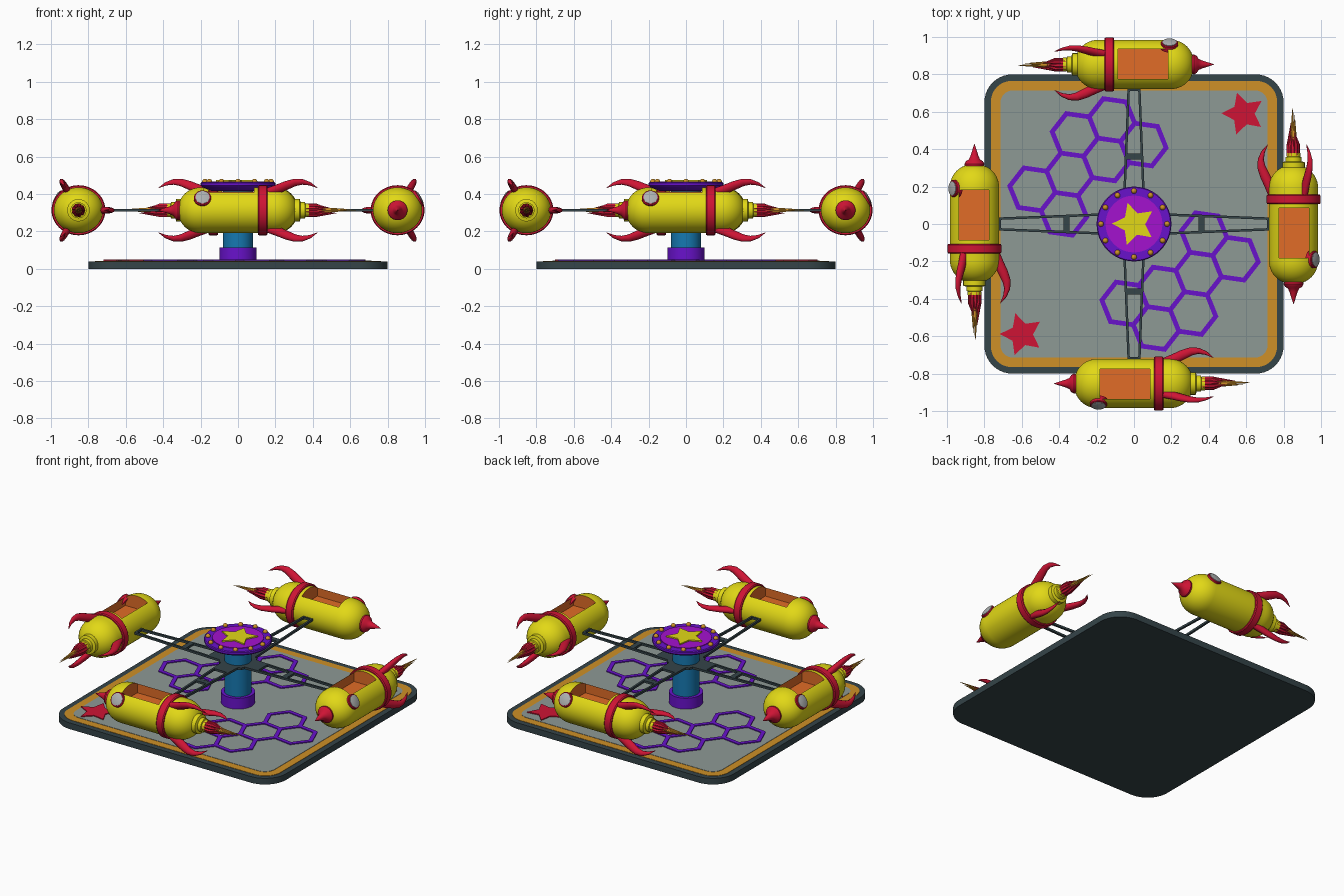
import bpy, bmesh, math, random
from mathutils import Vector, Matrix

if "Cube" in bpy.data.objects:
    bpy.data.objects.remove(bpy.data.objects["Cube"])

random.seed(4)
TAU = 2 * math.pi


def material(name, rgb):
    m = bpy.data.materials.new(name)
    m.diffuse_color = (*rgb, 1)
    m.use_nodes = True
    m.node_tree.nodes["Principled BSDF"].inputs["Base Color"].default_value = m.diffuse_color
    return m


SLATE = material("dark slate", (0.035, 0.058, 0.066))
GREY = material("deck grey", (0.27, 0.32, 0.30))
AMBER = material("amber", (0.62, 0.28, 0.02))
ORANGE = material("seat orange", (0.75, 0.15, 0.02))
YELLOW = material("yellow", (0.76, 0.69, 0.008))
RED = material("red", (0.62, 0.007, 0.035))
PURPLE = material("purple", (0.14, 0.006, 0.6))
MAGENTA = material("magenta", (0.37, 0.006, 0.62))
BLUE = material("blue", (0.008, 0.19, 0.44))
GLASS = material("porthole grey", (0.42, 0.44, 0.44))


def finish(name, bm, *mats, angle=35):
    bmesh.ops.remove_doubles(bm, verts=bm.verts, dist=1e-5)
    bmesh.ops.recalc_face_normals(bm, faces=bm.faces)
    me = bpy.data.meshes.new(name)
    bm.to_mesh(me)
    bm.free()
    for m in mats:
        me.materials.append(m)
    ob = bpy.data.objects.new(name, me)
    bpy.context.collection.objects.link(ob)
    smooth(ob, angle)
    return ob


def smooth(ob, angle=35):
    bpy.ops.object.select_all(action='DESELECT')
    ob.select_set(True)
    bpy.context.view_layer.objects.active = ob
    bpy.ops.object.shade_smooth_by_angle(angle=math.radians(angle))


def plate(name, polys, z0, z1, mat):
    """Extrude flat outlines from z0 to z1."""
    bm = bmesh.new()
    for pts in polys:
        lo = [bm.verts.new((x, y, z0)) for x, y in pts]
        hi = [bm.verts.new((x, y, z1)) for x, y in pts]
        bm.faces.new(lo[::-1])
        bm.faces.new(hi)
        for i in range(len(pts)):
            j = (i + 1) % len(pts)
            bm.faces.new((lo[i], lo[j], hi[j], hi[i]))
    return finish(name, bm, mat)


def skin(bm, rings):
    rows = [[bm.verts.new(p) for p in ring] for ring in rings]
    n = len(rows[0])
    for a, b in zip(rows, rows[1:]):
        for i in range(n):
            j = (i + 1) % n
            bm.faces.new((a[i], a[j], b[j], b[i]))
    bm.faces.new(rows[0][::-1])
    bm.faces.new(rows[-1])


def lathe(name, profile, mat, axis='X', n=40, s=(1, 1), extra=()):
    """Revolve (position, radius) pairs about an axis."""
    bm = bmesh.new()
    rings = []
    for h, r in profile:
        r = max(r, 0.0003)
        ring = [(r * s[0] * math.cos(TAU * i / n), r * s[1] * math.sin(TAU * i / n)) for i in range(n)]
        rings.append([(h, a, b) if axis == 'X' else (a, b, h) for a, b in ring])
    skin(bm, rings)
    return finish(name, bm, mat, *extra)


def tube(bm, path, sizes, up, n=10):
    """Sweep an ellipse (half width, half depth) along a path."""
    path = [Vector(p) for p in path]
    rings = []
    for k, p in enumerate(path):
        t = (path[min(k + 1, len(path) - 1)] - path[max(k - 1, 0)]).normalized()
        side = t.cross(Vector(up)).normalized()
        top = side.cross(t)
        w, d = sizes[k]
        rings.append([p + side * w * math.cos(TAU * i / n) + top * d * math.sin(TAU * i / n) for i in range(n)])
    skin(bm, rings)


def rounded_square(h, r, n=10):
    return [(sx * (h - r) + r * math.cos(a0 + k * TAU / 4 / n), sy * (h - r) + r * math.sin(a0 + k * TAU / 4 / n))
            for sx, sy, a0 in ((1, 1, 0), (-1, 1, TAU / 4), (-1, -1, TAU / 2), (1, -1, TAU * 3 / 4))
            for k in range(n + 1)]


def star(cx, cy, ro, ri):
    a0 = math.radians(107)
    return [(cx + (ri if i % 2 else ro) * math.cos(a0 + i * TAU / 10),
             cy + (ri if i % 2 else ro) * math.sin(a0 + i * TAU / 10)) for i in range(10)]


# Deck: slab, amber border, grey floor
plate("deck_slab", [rounded_square(0.8, 0.15)], 0, 0.04, SLATE)
plate("deck_border", [rounded_square(0.765, 0.11)], 0.03, 0.042, AMBER)
plate("deck_floor", [rounded_square(0.715, 0.07)], 0.03, 0.044, GREY)
plate("deck_stars", [star(0.585, 0.59, 0.118, 0.06), star(-0.6, -0.59, 0.118, 0.06)], 0.04, 0.05, RED)

# Honeycomb outlines: one cluster, repeated by a half turn
R, D, HW = 0.123, 0.213, 0.0145
steps = [Vector((math.cos(math.radians(a)), math.sin(math.radians(a)))) * D for a in (202, 262, 322)]
A = Vector((-0.118, 0.556))
cells = [A + steps[0] * i + steps[1] * j + steps[2] * k
         for i, j, k in ((0, 0, 0), (1, 0, 0), (0, 0, 1), (0, 1, 0), (1, 1, 0), (2, 1, 0), (1, 2, 0))]
quads = []
for sgn in (1, -1):
    for c in cells:
        for i in range(6):
            a, b = (math.radians(-8 + 60 * (i + q)) for q in (0, 1))
            quads.append([(sgn * (c.x + r * math.cos(t)), sgn * (c.y + r * math.sin(t)))
                          for r, t in ((R - HW, a), (R + HW, a), (R + HW, b), (R - HW, b))])
plate("honeycomb", quads, 0.04, 0.05, PURPLE)

# Column and top disc
lathe("column_foot", [(0.04, 0.1), (0.115, 0.1)], PURPLE, 'Z')
lathe("column", [(0.1, 0.08), (0.43, 0.08)], BLUE, 'Z')
lathe("top_disc", [(0.415, 0.14), (0.435, 0.19), (0.445, 0.2), (0.458, 0.2), (0.463, 0.195), (0.463, 0.1)], PURPLE, 'Z', 48)
lathe("disc_centre", [(0.45, 0.152), (0.467, 0.152)], MAGENTA, 'Z', 48)
plate("disc_star", [star(0, 0, 0.118, 0.06)], 0.46, 0.475, YELLOW)
bm = bmesh.new()
for i in range(12):
    a = TAU * i / 12
    bmesh.ops.create_uvsphere(bm, u_segments=12, v_segments=8, radius=0.015,
                              matrix=Matrix.Translation((0.177 * math.cos(a), 0.177 * math.sin(a), 0.466)))
finish("disc_bulbs", bm, AMBER, angle=60)

# Arms: tapering open frames around a solid hub
half = lambda x: 0.064 - 0.04 * x
frame = []
for s in (1, -1):
    frame.append([(0.05, s * half(0.05)), (0.73, s * half(0.73)),
                  (0.73, s * (half(0.73) - 0.013)), (0.05, s * (half(0.05) - 0.013))])
for x0, x1 in ((0, 0.18), (0.345, 0.378), (0.71, 0.73)):
    frame.append([(x0, -half(x0)), (x1, -half(x1)), (x1, half(x1)), (x0, half(x0))])
arms = []
for q in range(4):
    c, s = round(math.cos(q * TAU / 4)), round(math.sin(q * TAU / 4))
    arms += [[(x * c - y * s, x * s + y * c) for x, y in f] for f in frame]
arms.append([(0.115 * math.cos(TAU * i / 8), 0.115 * math.sin(TAU * i / 8)) for i in range(8)])
plate("arms", arms, 0.305, 0.319, SLATE)

# Rocket, built at the origin with nose towards -x and hub towards +y
S = (1.0, 0.93)
RB, CAP = 0.132, 0.125
ends = [(CAP * math.cos(a), RB * math.sin(a) ** 0.9) for a in (TAU / 4 * k / 10 for k in range(11))]
body = lathe("rocket_body", [(-0.195 - x, r) for x, r in ends] + [(0.19 + x, r) for x, r in ends[::-1]],
             YELLOW, n=48, s=S, extra=(ORANGE,))
bm = bmesh.new()
bmesh.ops.create_cube(bm, size=1, matrix=Matrix.Translation((-0.048, -0.003, 0.14))
                      @ Matrix.Diagonal((0.265, 0.16, 0.2, 1)))
for f in bm.faces:
    f.material_index = 1
cutter = finish("cockpit_cutter", bm, YELLOW, ORANGE)
cutter.hide_render = True
mod = body.modifiers.new("cockpit", 'BOOLEAN')
mod.operation, mod.solver, mod.object = 'DIFFERENCE', 'EXACT', cutter
bpy.context.view_layer.update()
cut = bpy.data.meshes.new_from_object(body.evaluated_get(bpy.context.evaluated_depsgraph_get()))
body.modifiers.clear()
body.data = cut
bpy.data.objects.remove(cutter)
smooth(body)

parts = [body]
parts.append(lathe("rocket_band", [(0.106, 0.125), (0.106, 0.139), (0.112, 0.144), (0.152, 0.144),
                                   (0.158, 0.139), (0.158, 0.125)], RED, n=48, s=S))
parts.append(lathe("rocket_nose", [(-0.30, 0.05), (-0.322, 0.053), (-0.336, 0.045), (-0.345, 0.03),
                                   (-0.365, 0.021), (-0.40, 0.01), (-0.43, 0)], RED, n=24))
parts.append(lathe("rocket_nozzle", [(0.28, 0.06), (0.33, 0.06), (0.335, 0.043), (0.358, 0.043),
                                     (0.36, 0.036), (0.38, 0.036)], YELLOW, n=24))

# Three hooked fins, one towards the hub
bm = bmesh.new()
fin = [(0.16, 0.112), (0.21, 0.13), (0.26, 0.154), (0.305, 0.172), (0.345, 0.175), (0.385, 0.163), (0.425, 0.138)]
wide = [(0.024, 0.02), (0.027, 0.02), (0.026, 0.018), (0.022, 0.015), (0.016, 0.012), (0.01, 0.007), (0.001, 0.001)]
for q in range(3):
    c, s = math.cos(q * TAU / 3), math.sin(q * TAU / 3)
    tube(bm, [(x, r * c, r * s) for x, r in fin], wide, (0, -s, c))
parts.append(finish("rocket_fins", bm, RED, angle=60))

# Exhaust: ragged spikes, red outside and amber inside
for name, mat, count, off, w, lo, hi in (("flame_outer", RED, 9, 0.024, 0.013, 0.46, 0.54),
                                         ("flame_inner", AMBER, 6, 0.009, 0.013, 0.54, 0.63)):
    bm = bmesh.new()
    for i in range(count):
        a = TAU * i / count
        tip = hi if i == 0 else random.uniform(lo, hi)
        c, s = math.cos(a), math.sin(a)
        tube(bm, [(0.365, off * c, off * s), (0.42, off * 1.1 * c, off * 1.1 * s), (tip, off * 0.6 * c, off * 0.6 * s)],
             [(w, w), (w * 0.85, w * 0.85), (0.0006, 0.0006)], (0, 0, 1), 6)
    parts.append(finish(name, bm, mat))

# Porthole on the outward side, tilted upward
turn = Matrix.Translation((-0.19, 0, 0)) @ Matrix.Rotation(math.radians(60), 4, 'X')
for name, mat, prof in (("porthole_rim", RED, [(0.10, 0.046), (0.132, 0.046), (0.136, 0.042), (0.136, 0.03)]),
                        ("porthole_glass", GLASS, [(0.12, 0.038), (0.139, 0.038), (0.143, 0.025), (0.144, 0)])):
    ob = lathe(name, prof, mat, 'Z', 28)
    ob.data.transform(turn)
    parts.append(ob)

# Four rockets, a quarter turn apart
for ob in parts:
    for q in range(4):
        inst = ob if q == 0 else ob.copy()
        if q:
            inst.name = f"{ob.name}_{q + 1}"
            bpy.context.collection.objects.link(inst)
        inst.matrix_world = Matrix.Rotation(q * TAU / 4, 4, 'Z') @ Matrix.Translation((0, -0.853, 0.313))
